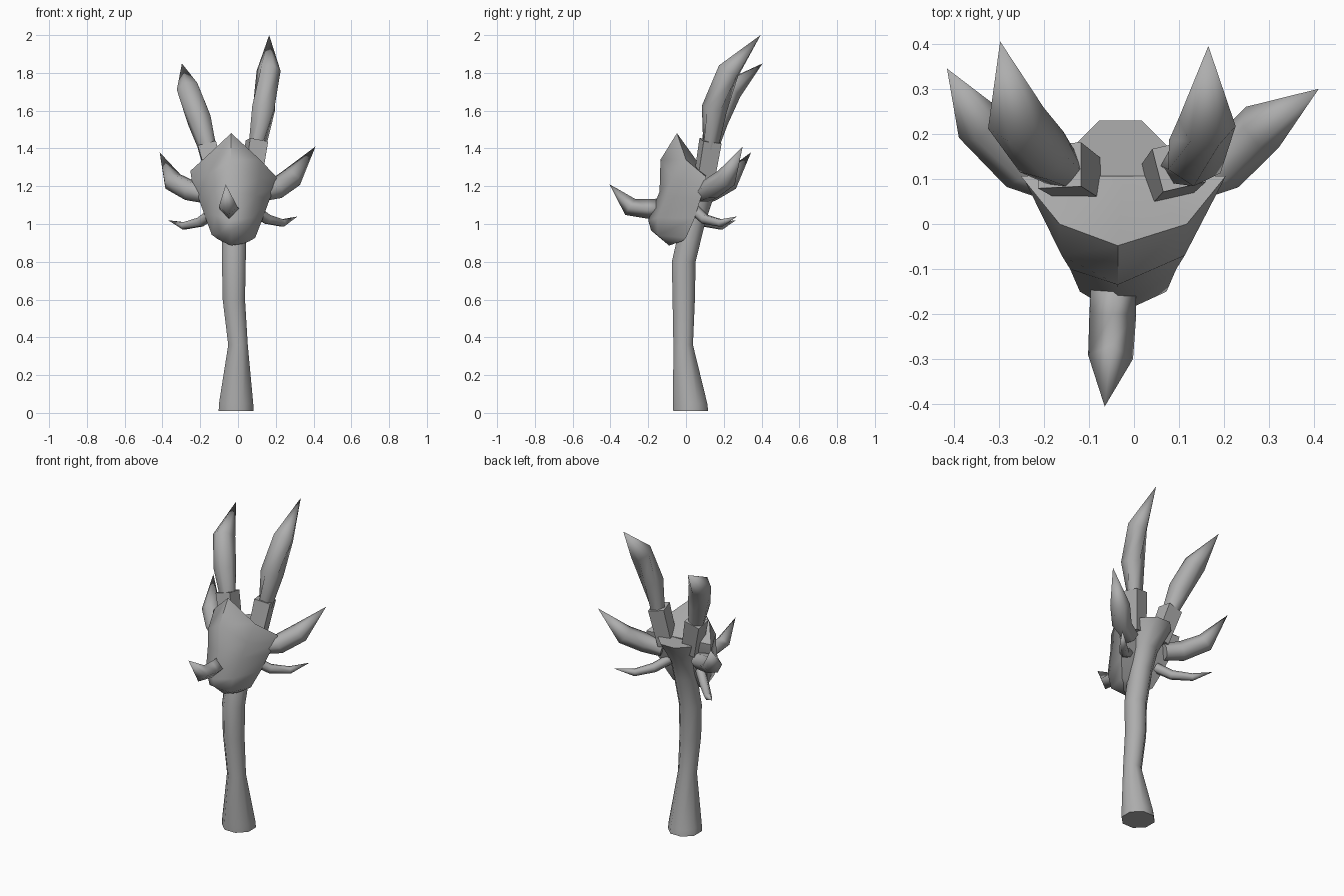
import bpy, bmesh, math
from mathutils import Vector

cube = bpy.data.objects.get("Cube")
if cube:
    bpy.data.objects.remove(cube)

grey = bpy.data.materials.new("plain_grey")
grey.use_nodes = True
colour = (0.42, 0.42, 0.42, 1)
grey.diffuse_color = colour
grey.node_tree.nodes["Principled BSDF"].inputs["Base Color"].default_value = colour


def finish(name, bm, angle):
    bmesh.ops.recalc_face_normals(bm, faces=bm.faces)
    mesh = bpy.data.meshes.new(name)
    bm.to_mesh(mesh)
    bm.free()
    mesh.materials.append(grey)
    obj = bpy.data.objects.new(name, mesh)
    bpy.context.collection.objects.link(obj)
    bpy.ops.object.select_all(action='DESELECT')
    obj.select_set(True)
    bpy.context.view_layer.objects.active = obj
    bpy.ops.object.shade_smooth_by_angle(angle=math.radians(angle))
    return obj


def bridge(bm, low, high):
    n = len(low)
    for i in range(n):
        j = (i + 1) % n
        bm.faces.new((low[i], low[j], high[j], high[i]))


def tube(name, path, sides=6, phase=0, level=False, angle=65):
    """Loft rings along (x, y, z, radius) points; radius 0 ends in a tip."""
    bm = bmesh.new()
    pts = [Vector(p[:3]) for p in path]
    previous = None
    for k, (p, spec) in enumerate(zip(pts, path)):
        if spec[3] == 0:
            tip = bm.verts.new(p)
            for i in range(sides):
                bm.faces.new((previous[i], previous[(i + 1) % sides], tip))
            previous = None
            break
        along = pts[min(k + 1, len(pts) - 1)] - pts[max(k - 1, 0)]
        if level:
            along = Vector((0, 0, 1))
        turn = along.to_track_quat('Z', 'Y')
        ring = []
        for i in range(sides):
            a = math.radians(phase) + math.tau * i / sides
            offset = Vector((math.cos(a), math.sin(a), 0)) * spec[3]
            ring.append(bm.verts.new(p + turn @ offset))
        if previous:
            bridge(bm, previous, ring)
        else:
            bm.faces.new(ring)
        previous = ring
    if previous:
        bm.faces.new(previous)
    return finish(name, bm, angle)


# Handle with a flared foot and a flared head
tube("handle", [
    (-0.01, 0.025, 0.01, 0.1), (-0.01, 0.022, 0.05, 0.098),
    (0, -0.015, 0.36, 0.056), (-0.022, -0.012, 0.6, 0.064),
    (-0.022, -0.012, 0.8, 0.068), (-0.02, 0.035, 1.0, 0.07),
    (-0.025, 0.07, 1.12, 0.075), (-0.03, 0.115, 1.26, 0.124)],
    sides=8, phase=22.5, level=True)

# Mask rows: half width, then y and z at the rim, cheek and middle
mask_rows = [
    (0.085, -0.02, 0.915, -0.06, 0.9, -0.09, 0.885),
    (0.115, 0.0, 0.935, -0.15, 0.945, -0.185, 0.965),
    (0.155, 0.045, 1.04, -0.15, 1.04, -0.2, 1.02),
    (0.19, 0.075, 1.14, -0.1, 1.16, -0.14, 1.17),
    (0.22, 0.1, 1.21, -0.07, 1.25, -0.135, 1.34),
    (0.228, 0.107, 1.265, 0.0, 1.35, -0.048, 1.48)]
bm = bmesh.new()
rings = []
for w, ye, ze, ym, zm, yf, zf in mask_rows:
    spots = [(-w, ye, ze), (-w * 0.62, ym, zm), (-0.012, yf, zf),
             (w * 0.62, ym, zm), (w, ye, ze), (0, ye, ze)]
    rings.append([bm.verts.new((x - 0.024, y, z - x * 0.07)) for x, y, z in spots])
for low, high in zip(rings, rings[1:]):
    bridge(bm, low, high)
for ring, inner in ((rings[0], 5), (rings[-1], 5)):
    for i in range(4):
        bm.faces.new((ring[i], ring[i + 1], ring[inner]))
finish("mask", bm, 50)

# Nose horn
tube("nose_horn", [
    (-0.045, -0.13, 1.085, 0.05), (-0.047, -0.2, 1.08, 0.052),
    (-0.052, -0.295, 1.09, 0.05), (-0.065, -0.405, 1.21, 0)], sides=4, angle=95)

# Square sockets holding the tall horns
tube("left_socket", [(0.065, 0.09, 1.2, 0.064), (0.1, 0.13, 1.44, 0.07)],
     sides=4, phase=10, angle=30)
tube("right_socket", [(-0.105, 0.09, 1.2, 0.064), (-0.165, 0.13, 1.42, 0.07)],
     sides=4, phase=-10, angle=30)

# Tall horns, wide side horns and thin lower horns
horns = {
    "left_tall_horn": [(0.1, 0.13, 1.4, 0.045), (0.135, 0.15, 1.61, 0.068),
                       (0.162, 0.225, 1.81, 0.064), (0.165, 0.395, 2.0, 0)],
    "right_tall_horn": [(-0.155, 0.12, 1.38, 0.045), (-0.205, 0.16, 1.55, 0.066),
                        (-0.262, 0.235, 1.71, 0.066), (-0.297, 0.405, 1.85, 0)],
    "left_side_horn": [(0.1, 0.09, 1.16, 0.05), (0.2, 0.13, 1.185, 0.058),
                       (0.285, 0.215, 1.245, 0.058), (0.41, 0.3, 1.41, 0)],
    "right_side_horn": [(-0.15, 0.09, 1.15, 0.05), (-0.25, 0.13, 1.175, 0.058),
                        (-0.345, 0.225, 1.225, 0.055), (-0.415, 0.345, 1.38, 0)],
    "left_low_horn": [(0.08, 0.04, 1.08, 0.03), (0.155, 0.1, 1.025, 0.028),
                      (0.235, 0.185, 1.005, 0.022), (0.315, 0.27, 1.04, 0)],
    "right_low_horn": [(-0.13, 0.04, 1.06, 0.03), (-0.2, 0.1, 1.01, 0.028),
                       (-0.285, 0.185, 0.99, 0.022), (-0.37, 0.265, 1.02, 0)],
}
for name, path in horns.items():
    tube(name, path, sides=6)
